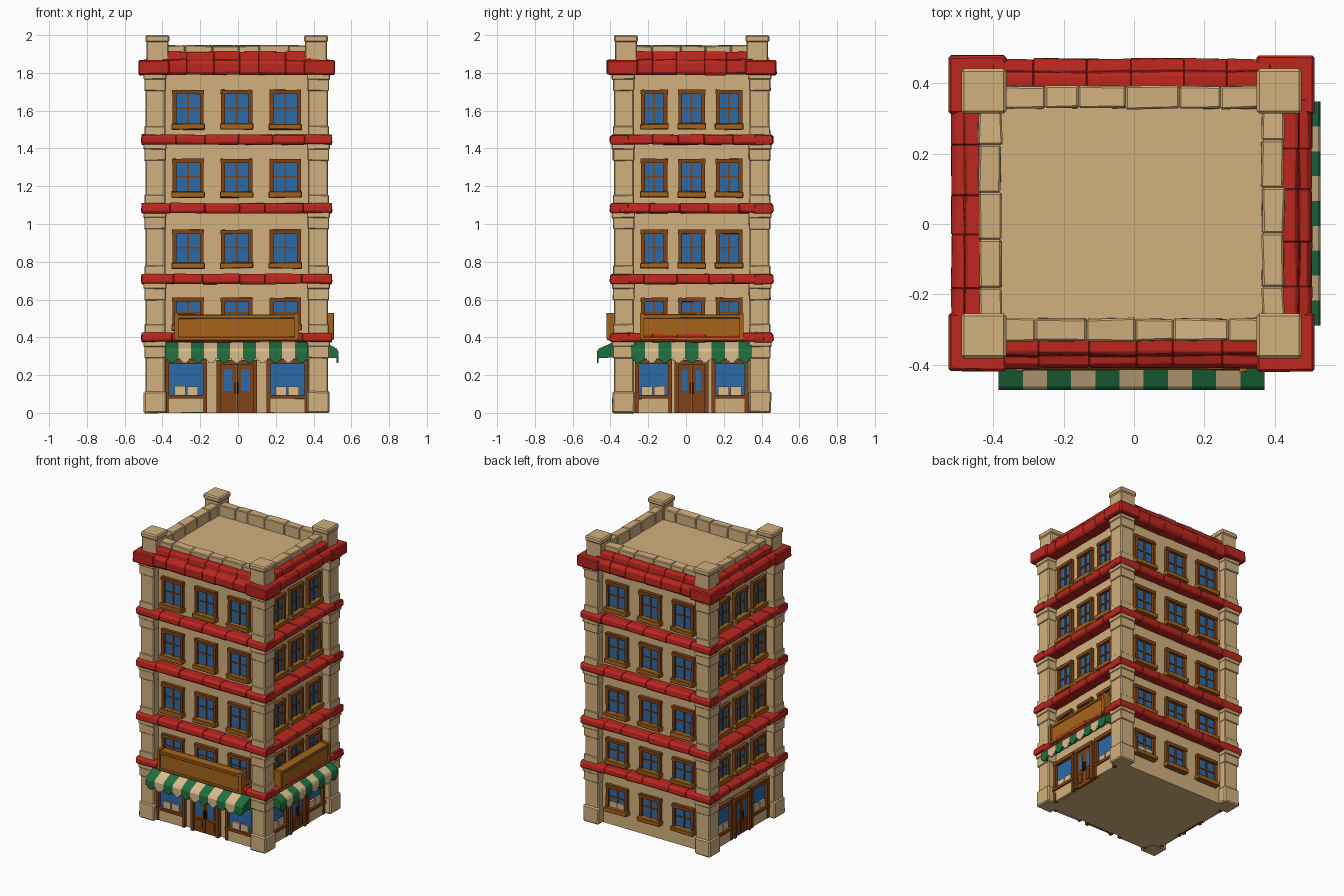
import bpy, bmesh, random
from mathutils import Vector

if "Cube" in bpy.data.objects:
    bpy.data.objects.remove(bpy.data.objects["Cube"])

random.seed(4)
CX, CY = -0.007, 0.03        # building centre
PX, PY = 0.455, 0.383        # reference line for pillars and bands
HX, HY = 0.425, 0.362        # recessed wall half sizes


def material(name, r, g, b):
    m = bpy.data.materials.new(name)
    lin = [((c / 255 + 0.055) / 1.055) ** 2.4 for c in (r, g, b)]
    m.diffuse_color = (*lin, 1)
    m.use_nodes = True
    m.node_tree.nodes["Principled BSDF"].inputs["Base Color"].default_value = m.diffuse_color
    return m


STONE = material("beige stone", 210, 176, 126)
RED = material("red tile", 188, 38, 30)
BROWN = material("brown wood", 128, 66, 22)
OCHRE = material("ochre wood", 166, 100, 26)
GLASS = material("blue glass", 44, 106, 166)
GREEN = material("green cloth", 32, 112, 62)
CREAM = material("cream cloth", 218, 188, 142)
DARK = material("dark metal", 60, 38, 24)

parts = {}


def prism(name, mat, side, u0, u1, profile, jit=0.0):
    """Extrude a (distance from wall, z) profile along a facade, u0 to u1."""
    bm = parts.setdefault(name, (bmesh.new(), mat))[0]

    def place(u, d, z):
        if jit:
            d += random.uniform(-jit, jit)
            z += random.uniform(-jit, jit)
        if side == "front":
            return Vector((CX + u, CY - HY - d, z))
        if side == "back":
            return Vector((CX - u, CY + HY + d, z))
        if side == "right":
            return Vector((CX + HX + d, CY + u, z))
        return Vector((CX - HX - d, CY - u, z))
    a = [bm.verts.new(place(u0, d, z)) for d, z in profile]
    b = [bm.verts.new(place(u1, d, z)) for d, z in profile]
    bm.faces.new(a)
    bm.faces.new(b[::-1])
    for i in range(len(a)):
        j = (i + 1) % len(a)
        bm.faces.new((a[i], b[i], b[j], a[j]))


def box(name, mat, side, u0, u1, d0, d1, z0, z1, jit=0.0):
    prism(name, mat, side, u0, u1, [(d0, z0), (d1, z0), (d1, z1), (d0, z1)], jit)


def row(name, mat, side, half, n, profile, jit):
    """A row of slightly uneven blocks along a facade, on the pillar line."""
    off = PY - HY if side in ("front", "back") else PX - HX
    profile = [(d + off, z) for d, z in profile]
    w = 2 * half / n
    cuts = [-half + w * i + (random.uniform(-.15, .15) * w if 0 < i < n else 0)
            for i in range(n + 1)]
    for u0, u1 in zip(cuts, cuts[1:]):
        prism(name, mat, side, u0, u1, profile, jit)


def corner(name, mat, out, width, z0, z1, jit=0.0):
    """Same square block on all four corners; out = reach past the pillar line."""
    off = PY - HY
    for side in ("front", "back"):
        for s in (-1, 1):
            u = sorted((s * (PX + out), s * (PX + out - width)))
            box(name, mat, side, u[0], u[1], off + out - width, off + out, z0, z1, jit)


def window(side, u, w, z0, z1):
    h = w / 2
    box("window_glass", GLASS, side, u - h + .01, u + h - .01, -.01, .006, z0, z1 - .01)
    for s in (-1, 1):
        e = sorted((u + s * h, u + s * (h - .02)))
        box("window_frames", BROWN, side, *e, -.01, .022, z0 + .01, z1, .002)
    box("window_frames", BROWN, side, u - h - .002, u + h + .002, -.01, .025, z1 - .022, z1, .002)
    box("window_bars", BROWN, side, u - .005, u + .005, 0, .013, z0 + .02, z1 - .02)
    zm = (z0 + z1) / 2 + .008
    box("window_bars", BROWN, side, u - h + .02, u + h - .02, 0, .012, zm - .004, zm + .004)
    box("window_sills", OCHRE, side, u - h - .006, u + h + .006, -.01, .04, z0, z0 + .032, .003)


# main block with roof deck
box("walls", STONE, "front", -HX, HX, -2 * HY, 0, 0, 1.80)
box("roof_deck", STONE, "front", -HX + .01, HX - .01, -2 * HY + .01, -.01, 1.79, 1.87)

# corner pillars, plinths and capitals
corner("pillars", STONE, .028, .105, 0, 1.82)
corner("pillar_plinths", STONE, .037, .12, 0, .115, .003)
bands = [(.375, .425), (.682, .735), (1.057, 1.11), (1.42, 1.473)]
for top in [b[0] for b in bands] + [1.79]:
    corner("pillar_capitals", STONE, .034, .114, top - .085, top - .01, .002)
    corner("pillar_capitals", STONE, .039, .122, top - .025, top + .01, .002)
for b in bands:
    corner("pillar_capitals", STONE, .033, .11, b[1] - .005, b[1] + .045, .002)
# red corner blocks and roof posts
corner("cornice_corners", RED, .066, .165, 1.79, 1.868, .003)
corner("roof_posts", STONE, .022, .115, 1.86, 1.975)
corner("roof_post_caps", STONE, .029, .128, 1.962, 2.0)

shops = ("front", "right", "left")
for side in ("front", "back", "right", "left"):
    wide = side in ("front", "back")
    half = PX if wide else PY
    n = 6 if wide else 5

    # red bands, cornice and parapet
    for z0, z1 in bands:
        row("red_bands", RED, side, half + (.049 if wide else 0), n,
            [(-.05, z0), (.04, z0), (.050, z0 + .012), (.048, z1 - .01), (.036, z1), (-.05, z1)], .003)
    row("cornice", RED, side, half - .06, n,
        [(-.06, 1.79), (.045, 1.79), (.057, 1.805), (.057, 1.85), (.045, 1.866),
         (.022, 1.87), (.018, 1.905), (.01, 1.912), (-.06, 1.912)], .003)
    row("parapet", STONE, side, half - .06, n,
        [(-.085, 1.84), (-.02, 1.84), (-.02, 1.945), (-.085, 1.945)], .004)

    # upper floor windows
    gap, w = (.257, .165) if wide else (.198, .14)
    floors = [(.435, .61), (.765, .97), (1.14, 1.345), (1.50, 1.71)]
    if side not in shops:
        floors.append((.10, .285))
    for z0, z1 in floors:
        for k in (-1, 0, 1):
            window(side, k * gap, w, z0, z1)
    if side not in shops:
        for c in (-.03, .03):    # boxes seen through the last rear window
            box("display_boxes", CREAM, side, c - gap - .026, c - gap + .026, 0, .016, .13, .17)
        continue

    # shop door with two leaves
    dw = .108 if wide else .09
    for s in (-1, 1):
        e = sorted((s * dw, s * (dw - .022)))
        box("door_frames", BROWN, side, *e, 0, .032, 0, .275)
        e = sorted((s * .002, s * (dw - .02)))
        box("door_leaves", BROWN, side, *e, 0, .018, 0, .26)
        e = sorted((s * .022, s * (dw - .038)))
        box("door_glass", GLASS, side, *e, .015, .021, .115, .23)
        box("door_panels", BROWN, side, *e, .015, .025, .025, .09)
        e = sorted((s * .005, s * .012))
        box("door_handles", DARK, side, *e, .015, .030, .10, .16)
    box("door_frames", BROWN, side, -dw, dw, 0, .034, .255, .28)

    # shop windows with boxes on display
    a, b = (.158, .378) if wide else (.105, .30)
    for s in (-1, 1):
        u0, u1 = sorted((s * a, s * b))
        box("shop_glass", GLASS, side, u0, u1, 0, .006, .085, .275)
        box("shop_frames", BROWN, side, u0, u0 + .02, 0, .026, 0, .28)
        box("shop_frames", BROWN, side, u1 - .02, u1, 0, .026, 0, .28)
        box("shop_frames", BROWN, side, u0, u1, 0, .028, .26, .285)
        box("shop_frames", BROWN, side, u0, u1, 0, .032, .075, .094)
        box("shop_base_panels", STONE, side, u0 + .018, u1 - .018, 0, .022, 0, .076, .002)
        m = (u0 + u1) / 2
        for c in (-.033, .033):
            box("display_boxes", CREAM, side, m + c - .029, m + c + .029, 0, .018, .094, .14, .002)

    if side == "left":
        continue
    # striped awning with scalloped edge and closed ends
    ah, stripes, r = (.378, 11, .140) if wide else (.318, 9, .113)
    sw = 2 * ah / stripes
    for i in range(stripes):
        u = -ah + i * sw
        nm, mt = ("awning_green_stripes", GREEN) if i % 2 == 0 else ("awning_cream_stripes", CREAM)
        prism(nm, mt, side, u, u + sw,
              [(0, .380), (r * .45, .370), (r * .93, .340), (r, .325), (r, .287),
               (r - .01, .287), (r - .014, .320), (r * .45, .352), (0, .362)])
        for f, z in ((.12, .274), (.3, .265)):
            box(nm, mt, side, u + sw * f, u + sw * (1 - f), r - .01, r, z, .288)
    for u in (-ah, ah - .01):
        prism("awning_ends", GREEN, side, u, u + .01,
              [(0, .375), (r * .45, .366), (r * .95, .335), (r * .95, .290), (0, .295)])

    # blank sign board with rim
    sh = .325 if wide else .27
    box("sign_board", OCHRE, side, -sh + .01, sh - .01, .02, .077, .39, .51)
    box("sign_rim", OCHRE, side, -sh, sh, .02, .084, .50, .522, .002)
    box("sign_rim", OCHRE, side, -sh, sh, .02, .084, .382, .402, .002)
    for s in (-1, 1):
        e = sorted((s * (sh + .004), s * (sh - .018)))
        box("sign_ends", OCHRE, side, *e, .035, .088, .39, .528, .002)

# turn every collected part into an object
BEVELLED = {"pillars": .006, "pillar_plinths": .008, "pillar_capitals": .004, "red_bands": .003,
            "cornice": .003, "cornice_corners": .007, "parapet": .005, "roof_posts": .005,
            "roof_post_caps": .008, "window_sills": .004, "sign_rim": .004}
for name, (bm, mat) in parts.items():
    bmesh.ops.recalc_face_normals(bm, faces=bm.faces)
    me = bpy.data.meshes.new(name)
    bm.to_mesh(me)
    bm.free()
    me.materials.append(mat)
    ob = bpy.data.objects.new(name, me)
    bpy.context.collection.objects.link(ob)
    if name in BEVELLED:
        mod = ob.modifiers.new("soft_edges", "BEVEL")
        mod.width = BEVELLED[name]
        mod.segments = 1
